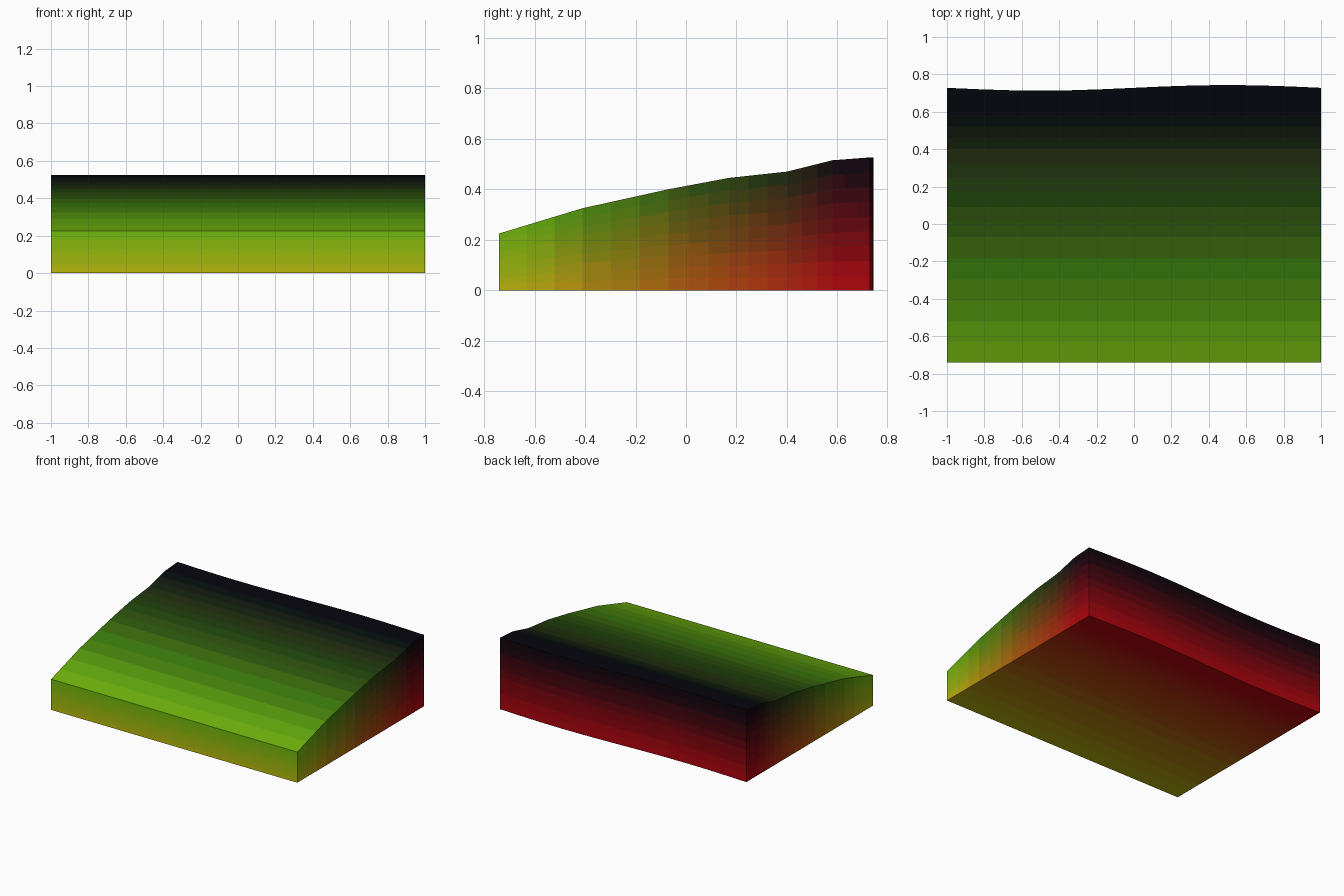
import bpy, bmesh, math

if "Cube" in bpy.data.objects:
    bpy.data.objects.remove(bpy.data.objects["Cube"])

# Top profile along depth (y, z) from front to back
PROFILE = [(-0.74, 0.225), (-0.41, 0.325), (-0.07, 0.40), (0.17, 0.445),
           (0.40, 0.47), (0.58, 0.515), (0.728, 0.525)]
SPLIT = 3                                   # colour rows per profile segment
NX, NY, NZ = 12, (len(PROFILE) - 1) * SPLIT, 9


def profile(j):
    s = min(j // SPLIT, len(PROFILE) - 2)
    f = j / SPLIT - s
    (y0, z0), (y1, z1) = PROFILE[s], PROFILE[s + 1]
    return y0 + (y1 - y0) * f, z0 + (z1 - z0) * f


def point(i, j, k):
    x = -1 + 2 * i / NX
    y, z = profile(j)
    # gentle wave on the back wall
    y += 0.015 * math.sin(math.pi * x) * max(0, (y - 0.58) / 0.148)
    return x, y, z * k / NZ


materials = {}


def gradient(mesh, centre):
    # red fades upward, green fades backward
    r = round(14 * max(0, 1 - centre.z / 0.525)) / 14
    g = round(20 * max(0, min(1, (0.60 - centre.y) / 1.34))) / 20
    if (r, g) not in materials:
        m = bpy.data.materials.new("slope_shade")
        red, green = 0.05 + 0.67 * r, 0.05 + 0.67 * g
        m.diffuse_color = (red ** 2.2, green ** 2.2, 0.004, 1)
        m.use_nodes = True
        m.node_tree.nodes["Principled BSDF"].inputs["Base Color"].default_value = m.diffuse_color
        mesh.materials.append(m)
        materials[r, g] = len(mesh.materials) - 1
    return materials[r, g]


# Sloped block: the six sides of a deformed lattice
mesh = bpy.data.meshes.new("sloped_block")
bm = bmesh.new()
cache = {}


def vert(*ijk):
    if ijk not in cache:
        cache[ijk] = bm.verts.new(point(*ijk))
    return cache[ijk]


size = (NX, NY, NZ)
for axis in range(3):
    u, v = (axis + 1) % 3, (axis + 2) % 3
    for end in (0, size[axis]):
        for a in range(size[u]):
            for b in range(size[v]):
                corners = []
                for da, db in ((0, 0), (1, 0), (1, 1), (0, 1)):
                    c = [0, 0, 0]
                    c[axis], c[u], c[v] = end, a + da, b + db
                    corners.append(vert(*c))
                if end == 0:
                    corners.reverse()
                bm.faces.new(corners)

bmesh.ops.recalc_face_normals(bm, faces=bm.faces)
for f in bm.faces:
    f.material_index = gradient(mesh, f.calc_center_median())
bm.to_mesh(mesh)
bm.free()
block = bpy.data.objects.new("sloped_block", mesh)
bpy.context.collection.objects.link(block)
